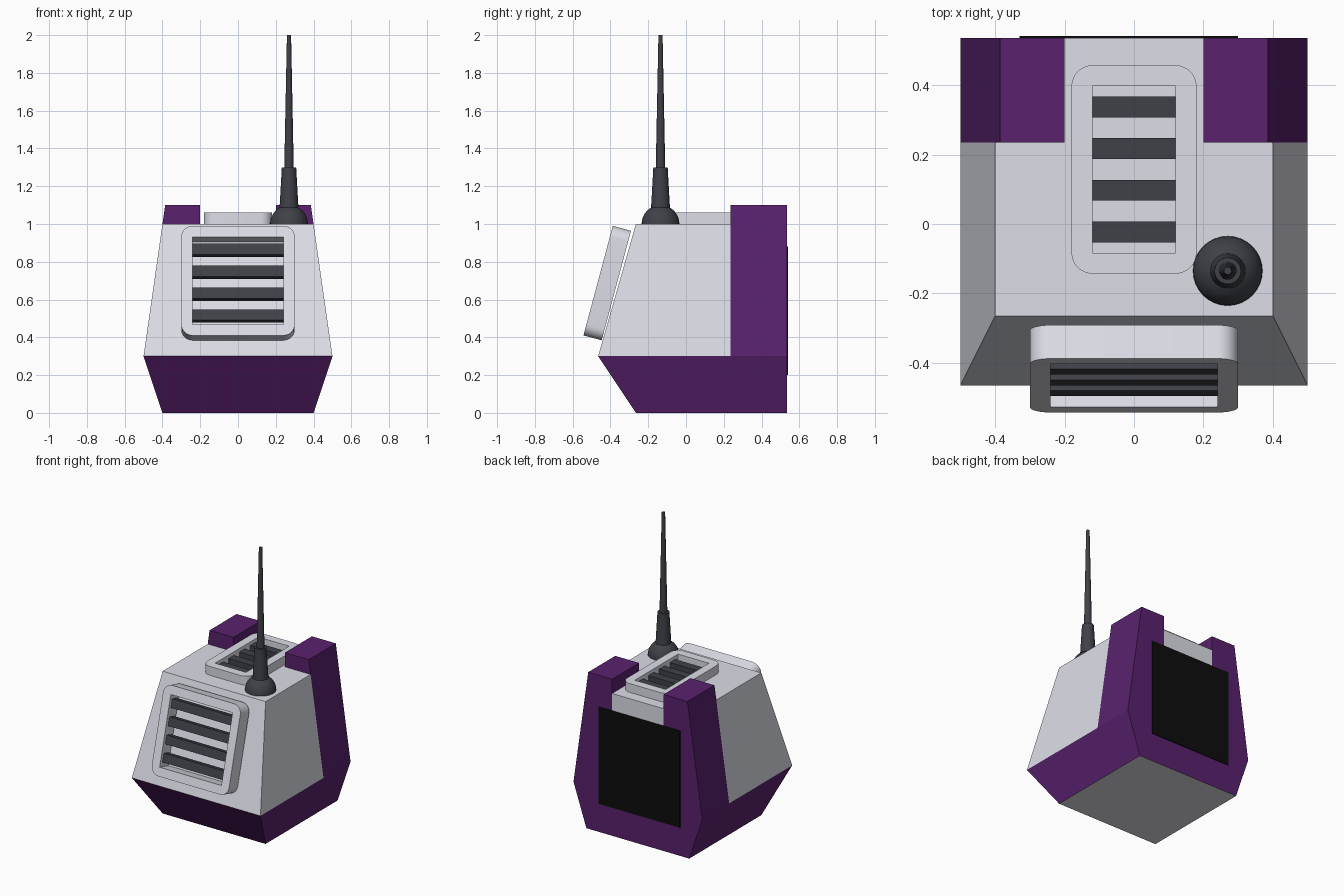
import bpy, bmesh
from math import radians, sin, cos, pi
from mathutils import Matrix, Vector

if "Cube" in bpy.data.objects:
    bpy.data.objects.remove(bpy.data.objects["Cube"])


def material(name, rgb):
    m = bpy.data.materials.new(name)
    m.diffuse_color = (*rgb, 1)
    m.use_nodes = True
    m.node_tree.nodes["Principled BSDF"].inputs["Base Color"].default_value = m.diffuse_color
    return m


GREY = material("pale_grey", (0.72, 0.73, 0.8))
PURPLE = material("purple", (0.1, 0.015, 0.155))
DARK = material("dark_grey", (0.05, 0.053, 0.065))
BLACK = material("black", (0.004, 0.004, 0.004))


def make_object(name, bm, mats, matrix=Matrix()):
    bmesh.ops.recalc_face_normals(bm, faces=bm.faces)
    me = bpy.data.meshes.new(name)
    bm.to_mesh(me)
    bm.free()
    for m in mats:
        me.materials.append(m)
    ob = bpy.data.objects.new(name, me)
    bpy.context.collection.objects.link(ob)
    ob.matrix_world = matrix
    return ob


def smooth(ob, angle=30):
    bpy.ops.object.select_all(action='DESELECT')
    ob.select_set(True)
    bpy.context.view_layer.objects.active = ob
    if ob.type == 'CURVE':
        bpy.ops.object.convert(target='MESH')
    bpy.ops.object.shade_smooth_by_angle(angle=radians(angle))


def add_box(bm, size, centre):
    bmesh.ops.create_cube(bm, size=1, matrix=Matrix.Translation(centre) @ Matrix.Diagonal((*size, 1)))


# Body: tapered hull with raised rear corner pillars
BACK, PX, PY = 0.535, 0.2, 0.235
bm = bmesh.new()
rings = [[bm.verts.new(p) for p in ((-w, f, z), (w, f, z), (w, BACK, z), (-w, BACK, z))]
         for z, w, f in ((0, 0.4, -0.265), (0.3, 0.5, -0.465), (1, 0.4, -0.265))]
for a, b in zip(rings, rings[1:]):
    for i in range(4):
        j = (i + 1) % 4
        bm.faces.new((a[i], a[j], b[j], b[i]))
bm.faces.new(rings[0][::-1])
bm.faces.new(rings[2])
for co, no in (((PX, 0, 0), (1, 0, 0)), ((-PX, 0, 0), (1, 0, 0)), ((0, PY, 0), (0, 1, 0))):
    bmesh.ops.bisect_plane(bm, geom=bm.verts[:] + bm.edges[:] + bm.faces[:],
                           plane_co=co, plane_no=no)


def in_corner(c):
    return abs(c.x) > PX - 1e-4 and c.y > PY - 1e-4


top = [f for f in bm.faces if f.calc_center_median().z > 0.999
       and in_corner(f.calc_center_median())]
for v in [g for g in bmesh.ops.extrude_face_region(bm, geom=top)["geom"]
          if isinstance(g, bmesh.types.BMVert)]:
    v.co.z = 1.1
    if abs(v.co.x) > 0.3:
        v.co.x *= 0.3857 / 0.4
bm.normal_update()
for f in bm.faces:
    c = f.calc_center_median()
    f.material_index = int((0.01 < c.z < 0.3) or (c.z > 0.3 and in_corner(c)))
bmesh.ops.dissolve_limit(bm, angle_limit=radians(1), verts=bm.verts, edges=bm.edges,
                         delimit={'MATERIAL'})
make_object("body", bm, (GREY, PURPLE))


# Vents: rounded frame with a square opening and four slats
def vent(name, half_w, matrix):
    h, r, border = 0.3, 0.06, 0.06
    outer = []
    for k, (sx, sy) in enumerate(((1, 1), (-1, 1), (-1, -1), (1, -1))):
        for i in range(9):
            a = (k + i / 8) * pi / 2
            outer.append((sx * (half_w - r) + r * cos(a), sy * (h - r) + r * sin(a)))
    iw, ih = half_w - border, h - border
    cu = bpy.data.curves.new(name + "_frame", 'CURVE')
    cu.dimensions, cu.fill_mode, cu.extrude = '2D', 'BOTH', 0.05
    for pts in (outer, [(iw, ih), (-iw, ih), (-iw, -ih), (iw, -ih)]):
        s = cu.splines.new('POLY')
        s.points.add(len(pts) - 1)
        for p, co in zip(s.points, pts):
            p.co = (*co, 0, 1)
        s.use_cyclic_u = True
    cu.materials.append(GREY)
    ob = bpy.data.objects.new(name + "_frame", cu)
    bpy.context.collection.objects.link(ob)
    ob.matrix_world = matrix
    smooth(ob)
    bm = bmesh.new()
    for i in range(4):
        add_box(bm, (2 * iw, 0.06, 0.05), (0, -0.18 + 0.12 * i, 0))
    make_object(name + "_slats", bm, (DARK,), matrix)


vent("front_vent", 0.3, Matrix.Translation((0, -0.417, 0.687)) @ Matrix.Rotation(radians(75), 4, 'X'))
vent("top_vent", 0.18, Matrix.Translation((0, 0.157, 1.012)))

# Back panel
bm = bmesh.new()
add_box(bm, (0.63, 0.012, 0.68), (-0.015, 0.535, 0.54))
make_object("back_panel", bm, (BLACK,))

# Antenna: domed foot, collar and thin rod, turned from one profile
dome = [(0.1 * cos(radians(a)), 1 + 0.1 * sin(radians(a))) for a in range(0, 61, 10)]
profile = [(0, 1)] + dome + [(0.038, 1.3), (0.025, 1.3), (0.011, 2), (0, 2)]
bm = bmesh.new()
vs = [bm.verts.new((r, 0, z)) for r, z in profile]
es = [bm.edges.new(p) for p in zip(vs, vs[1:])]
bmesh.ops.spin(bm, geom=vs + es, axis=(0, 0, 1), cent=(0, 0, 0), angle=2 * pi, steps=32)
bmesh.ops.remove_doubles(bm, verts=bm.verts, dist=1e-4)
smooth(make_object("antenna", bm, (DARK,), Matrix.Translation((0.27, -0.135, 0))))
